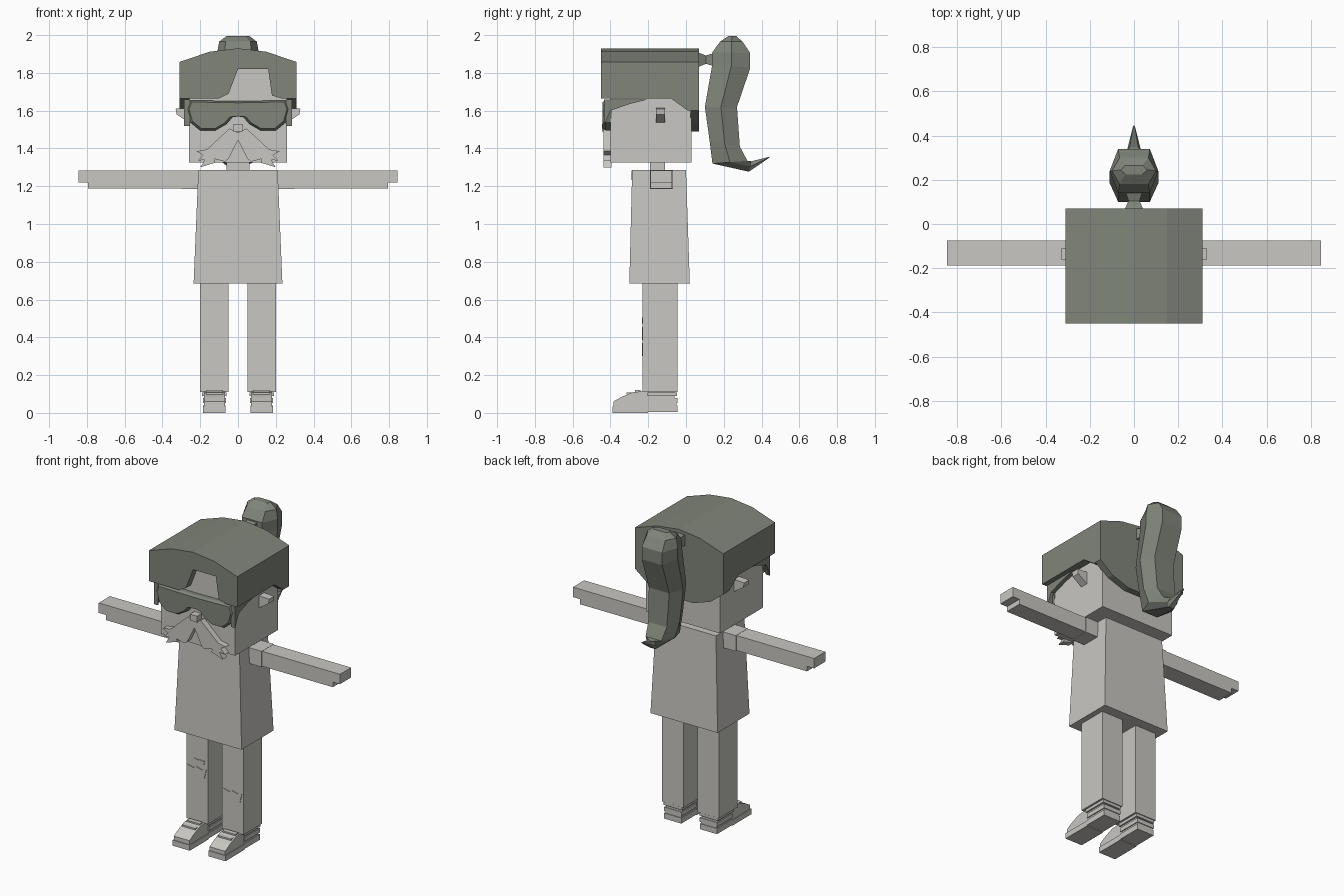
import bpy, bmesh, math

cube = bpy.data.objects.get("Cube")
if cube:
    bpy.data.objects.remove(cube, do_unlink=True)


def material(name, rgb):
    m = bpy.data.materials.new(name)
    m.use_nodes = True
    m.diffuse_color = (*rgb, 1)
    m.node_tree.nodes["Principled BSDF"].inputs["Base Color"].default_value = (*rgb, 1)
    return m


PALE = material("pale_grey", (0.58, 0.57, 0.54))
DARK = material("dark_olive_grey", (0.215, 0.235, 0.195))


def loft(name, rings, mat, mirror=False):
    """Bridge equal-sized rings of points and cap both ends."""
    bm = bmesh.new()
    loops = [[bm.verts.new(p) for p in ring] for ring in rings]
    n = len(loops[0])
    for a, b in zip(loops, loops[1:]):
        for i in range(n):
            j = (i + 1) % n
            bm.faces.new((a[i], a[j], b[j], b[i]))
    bm.faces.new(loops[0][::-1])
    bm.faces.new(loops[-1])
    bmesh.ops.recalc_face_normals(bm, faces=bm.faces)
    me = bpy.data.meshes.new(name)
    bm.to_mesh(me)
    bm.free()
    me.materials.append(mat)
    ob = bpy.data.objects.new(name, me)
    bpy.context.collection.objects.link(ob)
    if mirror:
        ob.modifiers.new("mirror", "MIRROR")
    return ob


def prism(name, pts, axis, lo, hi, mat, mirror=False):
    """Extrude a flat outline along x or y."""
    def place(p, d):
        return (d, p[0], p[1]) if axis == "x" else (p[0], d, p[1])
    return loft(name, [[place(p, d) for p in pts] for d in (lo, hi)], mat, mirror)


def rect(x0, x1, y0, y1, z):
    return [(x0, y0, z), (x1, y0, z), (x1, y1, z), (x0, y1, z)]


def box(name, x, y, z, mat, mirror=False):
    return loft(name, [rect(*x, *y, h) for h in z], mat, mirror)


# Body, neck and head
loft("torso", [rect(-.235, .235, -.30, .02, .685),
               rect(-.21, .21, -.285, 0, 1.285)], PALE)
box("neck", (-.06, .06), (-.19, -.11), (1.27, 1.34), PALE)
box("head", (-.26, .26), (-.40, .03), (1.325, 1.84), PALE)
neckline = [(.08 * math.cos(a), 1.284 - .05 * math.sin(a))
            for a in [math.pi * i / 8 for i in range(9)]]
prism("neckline", neckline, "y", -.289, -.28, PALE)

# Arms, sleeves, legs
prism("arm", [(.2, 1.188), (.795, 1.188), (.795, 1.22), (.845, 1.22),
              (.845, 1.283), (.2, 1.283)], "y", -.187, -.075, PALE, True)
box("sleeve", (.2, .30), (-.191, -.07), (1.184, 1.284), PALE, True)
box("leg", (.05, .20), (-.23, -.045), (.11, .70), PALE, True)

# Torn patches on the trousers
def patch(name, cx, cz, w, h):
    pts = [(cx - w, cz + h), (cx - w * .4, cz + h * .7), (cx, cz + h),
           (cx + w * .6, cz + h * .7), (cx + w, cz + h * .9), (cx + w * .8, cz - h * .7),
           (cx, cz - h), (cx - w * .7, cz - h * .8)]
    prism(name, pts, "y", -.234, -.228, PALE)

patch("right_knee_tear", -.125, .42, .065, .035)
patch("right_thigh_tear", -.105, .49, .035, .016)
patch("left_knee_tear", .125, .335, .065, .035)

# Shoes
prism("shoe", [(-.385, .012), (-.20, .012), (-.20, .022), (-.05, .022), (-.05, .075), (-.06, .082),
               (-.06, .115), (-.21, .115), (-.28, .11), (-.34, .085), (-.385, .06)],
      "x", .07, .18, PALE, True)
box("sole", (.065, .185), (-.39, -.20), (0, .035), PALE, True)
box("heel", (.065, .185), (-.20, -.046), (.005, .04), PALE, True)
box("heel_band", (.064, .186), (-.20, -.045), (.052, .078), PALE, True)
box("ankle_band", (.06, .19), (-.205, -.048), (.09, .108), PALE, True)
for i, (y, z) in enumerate([(-.30, .098), (-.255, .111)]):
    box(f"shoe_strap_{i + 1}", (.08, .17), (y - .015, y + .015), (z, z + .009), PALE, True)

# Ears, nose, moustache
prism("ear", [(.25, 1.615), (.33, 1.61), (.325, 1.58), (.25, 1.53)],
      "y", -.16, -.11, PALE, True)
box("nose", (-.025, .025), (-.445, -.39), (1.49, 1.53), PALE)
prism("moustache", [(0, 1.445), (0, 1.485), (.045, 1.505), (.10, 1.455), (.165, 1.395),
                    (.22, 1.385), (.185, 1.365), (.215, 1.335), (.175, 1.34), (.2, 1.30),
                    (.12, 1.325), (.125, 1.345), (.07, 1.33), (.05, 1.345)],
      "y", -.437, -.395, PALE, True)

# Glasses: rounded lenses with a bevelled front, and tapering side arms
lens = [(0, 1.57), (0, 1.65), (.26, 1.655), (.275, 1.61), (.255, 1.54), (.20, 1.495),
        (.12, 1.495), (.06, 1.53), (.03, 1.565)]
mid = (.14, 1.58)
def lens_ring(y, s):
    return [(x if x == 0 else mid[0] + (x - mid[0]) * s, y, mid[1] + (z - mid[1]) * s)
            for x, z in lens]
loft("glasses", [lens_ring(-.395, 1), lens_ring(-.425, 1), lens_ring(-.442, .88)], DARK, True)
prism("glasses_arm", [(-.435, 1.66), (-.435, 1.52), (-.40, 1.60), (-.30, 1.635), (-.2, 1.66)],
      "x", .255, .285, DARK, True)

# Hair: crown, fringe with a notch, sides and back
crown = [(-.31, 1.82), (-.31, 1.858), (-.15, 1.912), (0, 1.93), (.15, 1.912),
         (.31, 1.858), (.31, 1.82)]
prism("hair_crown", crown, "y", -.45, .07, DARK)
prism("fringe_right", [(-.31, 1.82), (-.31, 1.665), (-.10, 1.665), (-.05, 1.69), (0, 1.82)],
      "y", -.45, -.40, DARK)
prism("fringe_left", [(.16, 1.82), (.18, 1.68), (.23, 1.665), (.31, 1.665), (.31, 1.82)],
      "y", -.45, -.40, DARK)
prism("hair_side", [(-.45, 1.82), (-.45, 1.665), (-.08, 1.665), (.01, 1.60), (.07, 1.60),
                    (.07, 1.82)], "x", .255, .31, DARK, True)
prism("hair_back", [(0, 1.82), (.31, 1.82), (.31, 1.60), (.22, 1.53), (.10, 1.49), (0, 1.49)],
      "y", .025, .07, DARK, True)

# Hair tie and ponytail
loft("hair_tie", [[(-w, y, 1.87 - h), (w, y, 1.87 - h), (w, y, 1.87 + h), (-w, y, 1.87 + h)]
                  for y, w, h in [(.06, .045, .04), (.105, .025, .022), (.15, .04, .035)]], DARK)
# Each station: front point, back point, half width
stations = [((.225, 1.995), (.265, 1.995), .06), ((.18, 1.965), (.30, 1.965), .10),
            ((.14, 1.91), (.34, 1.905), .11), ((.14, 1.85), (.34, 1.825), .11),
            ((.10, 1.62), (.27, 1.62), .11), ((.125, 1.44), (.285, 1.41), .10),
            ((.14, 1.32), (.325, 1.335), .085), ((.333, 1.277), (.345, 1.332), .03),
            ((.44, 1.35), (.445, 1.357), .004)]
rings = []
for (fy, fz), (by, bz), w in stations:
    my, mz = (fy + by) / 2, (fz + bz) / 2
    rings.append([(-w * .65, fy, fz), (w * .65, fy, fz), (w, my, mz),
                  (w * .65, by, bz), (-w * .65, by, bz), (-w, my, mz)])
loft("ponytail", rings, DARK)
